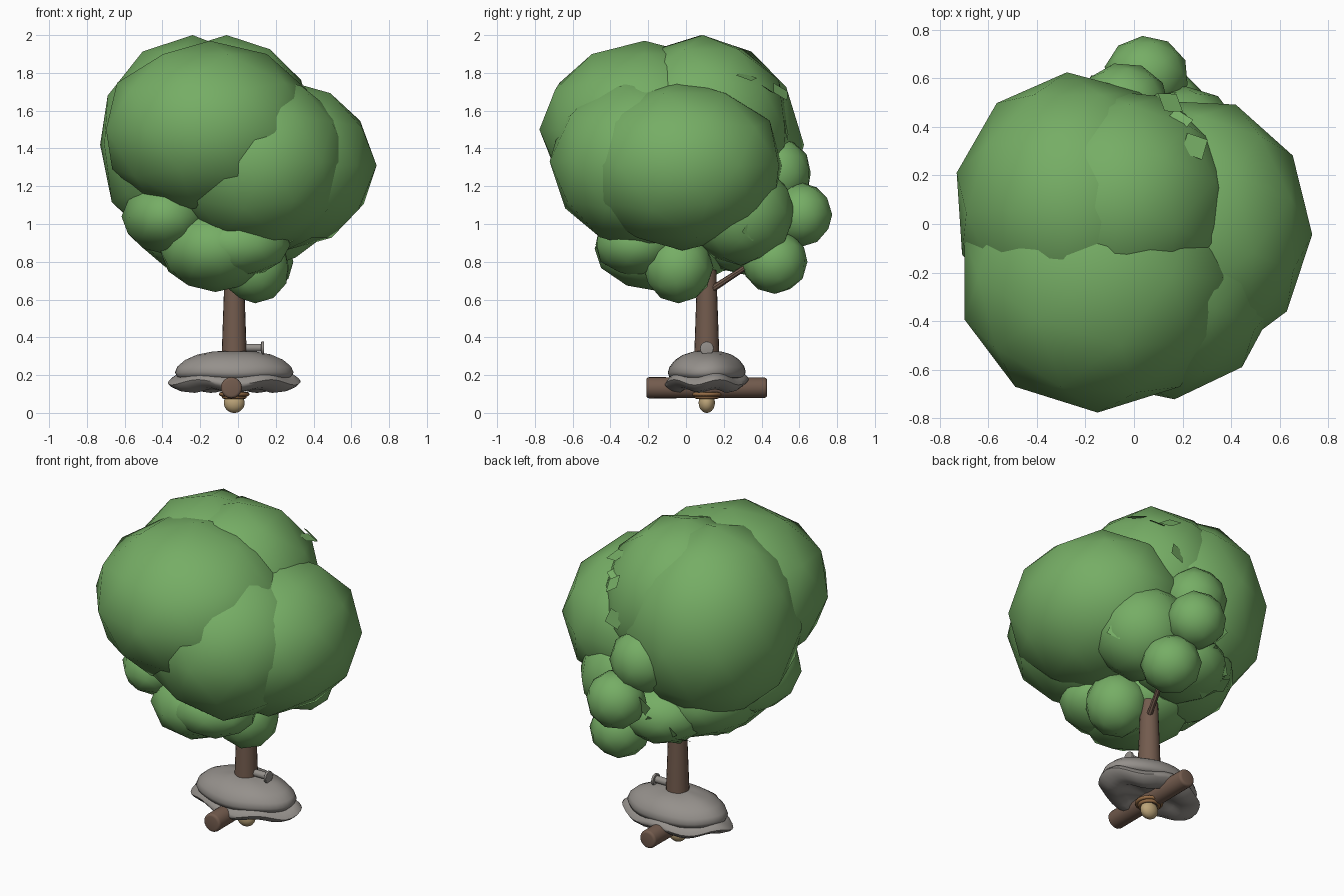
import bpy, bmesh, math, random
from mathutils import Vector, Matrix

if "Cube" in bpy.data.objects:
    bpy.data.objects.remove(bpy.data.objects["Cube"])

random.seed(4)
CX, CY = -0.02, 0.11          # trunk axis


def material(name, rgb):
    m = bpy.data.materials.new(name)
    m.diffuse_color = (*rgb, 1)
    m.use_nodes = True
    m.node_tree.nodes["Principled BSDF"].inputs["Base Color"].default_value = m.diffuse_color
    return m


GREEN = material("leaf green", (0.18, 0.42, 0.13))
BARK = material("bark", (0.17, 0.105, 0.075))
ROPE = material("rope", (0.30, 0.15, 0.06))
TAN = material("tan", (0.50, 0.37, 0.19))
STONE = material("stone", (0.30, 0.28, 0.26))


def finish(bm, name, mat, angle=180):
    bmesh.ops.recalc_face_normals(bm, faces=bm.faces)
    me = bpy.data.meshes.new(name)
    bm.to_mesh(me)
    bm.free()
    me.materials.append(mat)
    ob = bpy.data.objects.new(name, me)
    bpy.context.collection.objects.link(ob)
    bpy.ops.object.select_all(action='DESELECT')
    ob.select_set(True)
    bpy.context.view_layer.objects.active = ob
    if angle >= 180:
        bpy.ops.object.shade_smooth()
    else:
        bpy.ops.object.shade_smooth_by_angle(angle=math.radians(angle))
    return ob


def blob(name, centre, radii, mat=GREEN, detail=2, turn=0.0, grow=1.03):
    bm = bmesh.new()
    bmesh.ops.create_icosphere(bm, subdivisions=detail, radius=1)
    size = Matrix.Diagonal((radii[0] * grow, radii[1] * grow, radii[2], 1))
    bm.transform(Matrix.Translation(centre) @ size @ Matrix.Rotation(turn, 4, 'Z'))
    return finish(bm, name, mat)


def rod(name, a, b, r1, r2, mat, sides=16, bevel=0.0):
    a, b = Vector(a), Vector(b)
    bm = bmesh.new()
    bmesh.ops.create_cone(bm, cap_ends=True, segments=sides, radius1=r1,
                          radius2=r2, depth=(b - a).length)
    if bevel:
        rims = [e for e in bm.edges if abs(e.verts[0].co.z - e.verts[1].co.z) < 1e-4]
        bmesh.ops.bevel(bm, geom=rims, offset=bevel, segments=3, profile=0.5, affect='EDGES')
    rot = (b - a).to_track_quat('Z', 'Y').to_matrix().to_4x4()
    bm.transform(Matrix.Translation((a + b) / 2) @ rot)
    return finish(bm, name, mat, 40)


def stone_shell(name, profile, rx, ry, wave, sides=40):
    # stacked elliptical rings with a wavy rim
    bm = bmesh.new()
    rings = []
    for s, z in profile:
        ring = []
        for i in range(sides):
            a = math.tau * i / sides
            k = s * (1 + wave * 2.0 * math.sin(4 * a + 1))
            dz = wave * 0.7 * s * math.sin(5 * a)
            ring.append(bm.verts.new((CX + rx * k * math.cos(a),
                                      CY + ry * k * math.sin(a), z + dz)))
        rings.append(ring)
    for r0, r1 in zip(rings, rings[1:]):
        for i in range(sides):
            j = (i + 1) % sides
            bm.faces.new((r0[i], r0[j], r1[j], r1[i]))
    bm.faces.new(rings[0])
    bm.faces.new(rings[-1])
    return finish(bm, name, STONE, 60)


def rope_ring(name, z, radius, thick):
    bpy.ops.mesh.primitive_torus_add(major_segments=28, minor_segments=8,
                                     major_radius=radius, minor_radius=thick,
                                     location=(CX, CY, z))
    ob = bpy.context.object
    ob.name = name
    ob.data.materials.append(ROPE)
    bpy.ops.object.shade_smooth()


# Foliage clumps: centre, radii, turn
clumps = [
    ((-0.15, -0.22, 1.50), (0.56, 0.54, 0.47), 0.0),
    ((-0.24, 0.08, 1.42), (0.49, 0.53, 0.58), 0.7),
    ((0.25, -0.02, 1.31), (0.47, 0.53, 0.45), 0.9),
    ((0.11, -0.21, 1.33), (0.48, 0.50, 0.47), 2.0),
    ((-0.06, 0.09, 1.50), (0.46, 0.46, 0.50), 2.1),
    ((-0.38, -0.10, 1.04), (0.23, 0.36, 0.20), 2.8),
    ((0.00, -0.26, 0.89), (0.27, 0.22, 0.17), 3.5),
    ((-0.12, -0.12, 0.87), (0.29, 0.36, 0.23), 4.2),
    ((-0.20, 0.10, 1.00), (0.34, 0.36, 0.27), 4.9),
    ((0.09, -0.04, 0.77), (0.18, 0.18, 0.19), 5.6),
    ((0.18, 0.29, 1.06), (0.28, 0.28, 0.28), 6.3),
    ((0.05, 0.61, 1.05), (0.17, 0.16, 0.17), 7.0),
    ((0.12, 0.47, 0.80), (0.17, 0.17, 0.17), 7.7),
    ((-0.04, 0.49, 1.27), (0.18, 0.17, 0.19), 8.4),
    ((-0.08, 0.32, 0.92), (0.26, 0.26, 0.19), 1.1),
]
for i, (c, r, turn) in enumerate(clumps):
    blob(f"foliage_{i + 1}", c, r, turn=turn)

# Loose square leaves lying on the back of the crown
bm = bmesh.new()
spots = [(0.25, 0.32, 1.78), (0.18, 0.42, 1.72), (0.15, 0.50, 1.70), (0.12, 0.53, 1.50),
         (-0.22, 0.50, 0.88), (-0.14, 0.54, 0.92), (-0.27, 0.44, 0.82), (-0.12, 0.48, 0.80),
         (-0.12, 0.60, 1.05), (0.42, 0.35, 0.97), (-0.20, 0.40, 0.78)]
for p in spots:
    p = Vector(p)
    out = p - Vector((0, 0, 1.3)) + Vector([random.uniform(-.25, .25) for _ in range(3)])
    rot = out.to_track_quat('Z', 'Y').to_matrix().to_4x4()
    bmesh.ops.create_grid(bm, x_segments=1, y_segments=1, size=0.045,
                          matrix=Matrix.Translation(p) @ rot
                          @ Matrix.Rotation(random.uniform(0, 3), 4, 'Z'))
finish(bm, "loose_leaves", GREEN, 20)

# Trunk and branch
rod("trunk", (CX, CY, 0.26), (CX, CY, 1.0), 0.068, 0.042, BARK, 20)
rod("branch", (0.0, 0.13, 0.65), (0.08, 0.36, 0.80), 0.018, 0.014, BARK, 8)

# Stone base: domed top over a wavy skirt, hollow underneath
stone_shell("stone_dome", [(0.02, 0.328), (0.35, 0.325), (0.62, 0.308), (0.82, 0.28),
                           (0.95, 0.245), (0.99, 0.215), (0.95, 0.19), (0.8, 0.18),
                           (0.1, 0.18)], 0.315, 0.207, 0.004)
stone_shell("stone_skirt", [(0.3, 0.21), (0.9, 0.20), (1.0, 0.175), (1.03, 0.162),
                            (0.99, 0.148), (0.85, 0.125), (0.65, 0.115), (0.5, 0.135),
                            (0.05, 0.145)],
            0.33, 0.21, 0.02)

# Rope bindings
rope_ring("upper_rope", 0.307, 0.062, 0.010)
for k in range(2):
    rope_ring(f"lower_rope_{k + 1}", 0.085 + 0.014 * k, 0.055 + 0.015 * k, 0.011)

# Side peg with end disc
rod("peg", (0.0, CY, 0.345), (0.13, CY, 0.345), 0.021, 0.021, STONE, 16)
rod("peg_disc", (0.123, CY, 0.342), (0.138, CY, 0.342), 0.036, 0.036, STONE, 20, 0.003)

# Cross log and bottom bead
rod("cross_log", (-0.035, -0.21, 0.133), (-0.035, 0.43, 0.133), 0.056, 0.054, BARK, 24, 0.015)
blob("bottom_bead", (CX, CY, 0.053), (0.055, 0.043, 0.053), TAN, 4, 0, 1)
